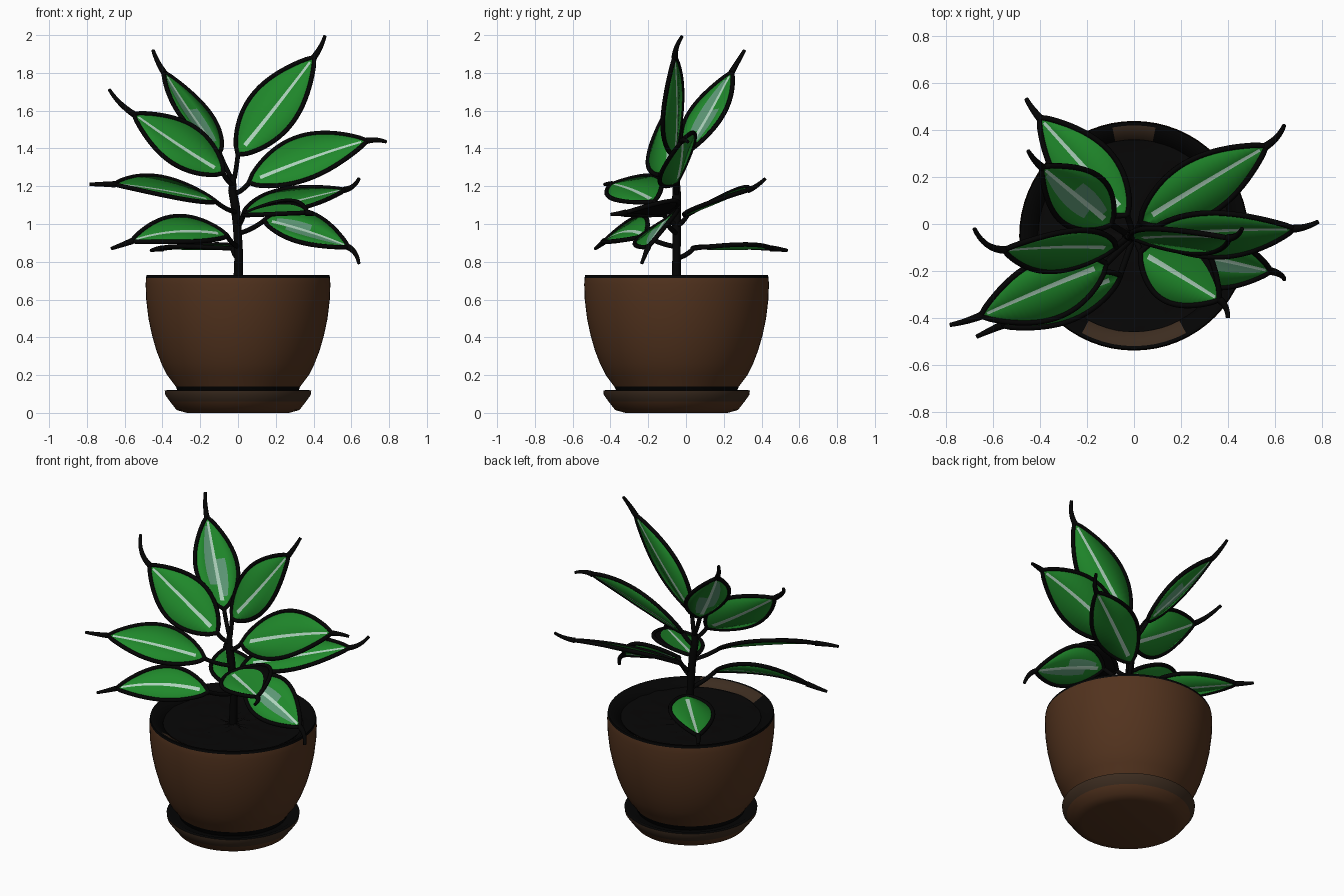
import bpy, bmesh, math, random
from mathutils import Vector as V

random.seed(4)
cube = bpy.data.objects.get("Cube")
if cube:
    bpy.data.objects.remove(cube)


def material(name, r, g, b):
    m = bpy.data.materials.new(name)
    m.use_nodes = True
    m.diffuse_color = (r, g, b, 1)
    bsdf = m.node_tree.nodes["Principled BSDF"]
    bsdf.inputs["Base Color"].default_value = (r, g, b, 1)
    bsdf.inputs["Roughness"].default_value = 1
    bsdf.inputs["Specular IOR Level"].default_value = 0
    return m


TERRACOTTA = material("brown clay", 0.085, 0.033, 0.013)
DARK_CLAY = material("dark brown clay", 0.045, 0.025, 0.014)
BLACK = material("near black", 0.0012, 0.0012, 0.0012)
SOIL = material("dark soil", 0.0022, 0.002, 0.002)
GREEN = material("leaf green", 0.014, 0.25, 0.024)
PALE = material("pale leaf vein", 0.42, 0.64, 0.5)
SOFT = material("grey green blush", 0.11, 0.31, 0.18)

AXIS_Y = -0.05


def finish(name, bm, mats, angle=50):
    mesh = bpy.data.meshes.new(name)
    bm.to_mesh(mesh)
    bm.free()
    for m in mats:
        mesh.materials.append(m)
    return add(name, mesh, angle)


def add(name, mesh, angle=50):
    obj = bpy.data.objects.new(name, mesh)
    bpy.context.collection.objects.link(obj)
    bpy.ops.object.select_all(action="DESELECT")
    obj.select_set(True)
    bpy.context.view_layer.objects.active = obj
    bpy.ops.object.shade_smooth_by_angle(angle=math.radians(angle))
    return obj


def lathe(name, profile, mats, rule, jitter=0, steps=64):
    """Spin (radius, height) points about the pot axis; rule gives each face's material."""
    bm = bmesh.new()
    rings = []
    for r, z in profile:
        ring = []
        for i in range(steps):
            a = math.tau * i / steps
            dz = random.uniform(-jitter, jitter)
            ring.append(bm.verts.new((r * math.cos(a), AXIS_Y + r * math.sin(a), z + dz)))
        rings.append(ring)
    for k in range(len(rings) - 1):
        for i in range(steps):
            j = (i + 1) % steps
            f = bm.faces.new((rings[k][i], rings[k][j], rings[k + 1][j], rings[k + 1][i]))
            f.material_index = rule(k, f.calc_center_median())
    bmesh.ops.remove_doubles(bm, verts=bm.verts, dist=0.0001)
    return finish(name, bm, mats)


def tubes(name, paths, mat):
    """Round tubes; each path is (points, radii, closed)."""
    curve = bpy.data.curves.new(name, "CURVE")
    curve.dimensions = "3D"
    curve.bevel_depth = 1
    curve.bevel_resolution = 2
    curve.use_fill_caps = True
    for points, radii, closed in paths:
        s = curve.splines.new("POLY")
        s.points.add(len(points) - 1)
        s.use_cyclic_u = closed
        for p, co, r in zip(s.points, points, radii):
            p.co = (*co, 1)
            p.radius = r
    temp = bpy.data.objects.new(name + "_curve", curve)
    bpy.context.collection.objects.link(temp)
    deps = bpy.context.evaluated_depsgraph_get()
    mesh = bpy.data.meshes.new_from_object(temp.evaluated_get(deps))
    bpy.data.objects.remove(temp)
    mesh.materials.clear()
    mesh.materials.append(mat)
    return add(name, mesh)


def bezier(a, b, c, t):
    return a * (1 - t) ** 2 + b * 2 * t * (1 - t) + c * t * t


def leaf(name, root, base, end, tip, side, arch=0.04, blush=0, fold=0):
    """Folded blade with a pale vein, dark rim, stalk and curled tail.
    blush widens the vein with a soft tint; fold adds a dark strip and underside."""
    base, end, tip, side = V(base), V(end), V(tip), V(side)
    root = V((-0.02 if root > 1.1 else 0, AXIS_Y, root))
    normal = (end - base).cross(side).normalized()
    if normal.z < 0:
        normal = -normal
    mid = (base + end) / 2 + V((0, 0, arch * 2))
    half = side.length
    across = side / half
    n = 22
    bm = bmesh.new()
    rows, left, right = [], [], []
    for i in range(n + 1):
        t = i / n
        w = half * max(math.sin(math.pi * t ** 0.88), 0) ** 0.85 + 0.004
        p = bezier(base, mid, end, t)
        v = min(0.013 * (1 - 0.5 * t), w * 0.5)
        halo = max(blush * w, v * 1.2)
        row = []
        for u in (-w, -halo, -v, v, w if fold else halo, w * (1 + fold) + 0.001):
            row.append(bm.verts.new(p + across * u + normal * (abs(u) * 0.18 - 0.09 * w)))
        rows.append(row)
        left.append(row[0].co.copy())
        right.append(row[-1].co.copy())
    for i in range(n):
        for k in range(5):
            f = bm.faces.new((rows[i][k], rows[i][k + 1], rows[i + 1][k + 1], rows[i + 1][k]))
            f.normal_update()
            if f.normal.dot(normal) < 0:
                f.normal_flip()
            if k == 2 and 2 <= i < n - 1:
                f.material_index = 1
            elif blush and (k == 1 and 5 < i < 20 or k == 3 and 2 < i < 12):
                f.material_index = 2
            elif fold and k == 4:
                f.material_index = 3
    blade = finish(name + "_blade", bm, (GREEN, PALE, SOFT, BLACK))
    thick = blade.modifiers.new("thickness", "SOLIDIFY")
    thick.thickness = 0.006
    thick.offset = 0
    thick.material_offset = 3 if fold else 0

    rim = left + right[::-1]
    stalk_mid = (root + base) / 2 + V((0, 0, -0.02))
    stalk = [bezier(root, stalk_mid, base, i / 8) for i in range(9)]
    flow = (end - mid).normalized() * (tip - end).length * 0.5
    tail = [bezier(end, end + flow, tip, i / 8) for i in range(9)]
    tubes(name + "_rim_and_stalk", [
        (rim, [0.012] * len(rim), True),
        (stalk, [0.013] * 9, False),
        (tail, [0.017 - 0.001 * i for i in range(9)], False),
    ], BLACK)


# Saucer: clay base, darker wall and black upper lip
lathe("saucer",
      [(0, 0), (0.27, 0), (0.325, 0.015), (0.36, 0.06), (0.385, 0.095),
       (0.388, 0.118), (0.37, 0.122), (0.34, 0.108), (0, 0.108)],
      (DARK_CLAY, BLACK, TERRACOTTA),
      lambda k, c: 2 if k < 3 else 1 if k > 4 else 0)


# Pot: clay outside, dark rim, clay showing on the front and back of the inner wall
def pot_colour(k, c):
    if k == 0:
        return 1
    if k < 9:
        return 0
    bare = 0.21 if c.y < AXIS_Y else 0.07
    return 2 if k == 11 and abs(c.x) < bare else 1


lathe("pot",
      [(0.315, 0.108), (0.33, 0.14), (0.375, 0.2), (0.405, 0.26), (0.432, 0.33),
       (0.455, 0.41), (0.474, 0.5), (0.486, 0.6), (0.489, 0.68), (0.487, 0.715),
       (0.484, 0.73), (0.47, 0.73), (0.41, 0.695), (0.4, 0.66)],
      (TERRACOTTA, BLACK, DARK_CLAY), pot_colour)

# Lumpy soil
lathe("soil", [(r / 100, 0.69) for r in range(42, 0, -4)] + [(0.0, 0.7)],
      (SOIL,), lambda k, c: 0, jitter=0.006, steps=40)

# Main stem
stem = [V(p) for p in ((0, AXIS_Y, 0.68), (0.004, AXIS_Y, 0.85), (-0.005, AXIS_Y, 1.0),
                       (-0.015, AXIS_Y, 1.1), (-0.03, AXIS_Y, 1.18), (-0.025, AXIS_Y, 1.26))]
tubes("stem", [(stem, [0.025, 0.022, 0.023, 0.024, 0.022, 0.014], False)], BLACK)

# Leaves: stalk height, blade base, blade end, tail tip, half-width vector
leaf("top_left_leaf", 1.24, (0, -0.06, 1.37), (0.4, -0.06, 1.88),
     (0.46, -0.02, 1.995), (0.1, -0.05, -0.075), 0.0)
leaf("top_back_leaf", 1.22, (-0.1, 0, 1.38), (-0.39, 0.24, 1.8),
     (-0.45, 0.31, 1.92), (0.08, 0.09, 0), 0.0, blush=0.5)
leaf("upper_right_leaf", 1.2, (-0.08, -0.1, 1.27), (-0.55, -0.11, 1.58),
     (-0.68, -0.02, 1.71), (0.06, 0.085, 0.09), 0.0)
leaf("upper_left_leaf", 1.16, (0.06, -0.05, 1.22), (0.68, -0.02, 1.44),
     (0.785, 0.01, 1.435), (-0.035, 0.09, 0.105), 0.02)
leaf("middle_right_leaf", 1.06, (-0.12, -0.17, 1.12), (-0.65, -0.39, 1.21),
     (-0.785, -0.43, 1.21), (-0.045, 0.115, 0.055), 0.02)
leaf("middle_back_leaf", 0.99, (0.03, 0.01, 1.05), (0.56, 0.33, 1.18),
     (0.64, 0.42, 1.24), (-0.06, 0.1, 0.045), 0.01)
leaf("front_leaf", 1.0, (0.03, -0.12, 1.05), (0.36, -0.32, 1.06),
     (0.4, -0.4, 1.05), (0.055, 0.105, 0.025), 0.01, fold=0.45)
leaf("low_left_leaf", 0.95, (0.14, -0.11, 1.02), (0.58, -0.2, 0.88),
     (0.64, -0.235, 0.79), (0.03, 0.105, 0.075), 0.02, blush=0.4)
leaf("low_right_leaf", 0.88, (-0.06, -0.22, 0.94), (-0.56, -0.43, 0.91),
     (-0.67, -0.48, 0.87), (-0.03, 0.08, 0.065), 0.04)
leaf("low_back_leaf", 0.82, (-0.03, 0.04, 0.87), (-0.4, 0.45, 0.87),
     (-0.46, 0.535, 0.86), (0.09, 0.08, 0.005), 0.005)
